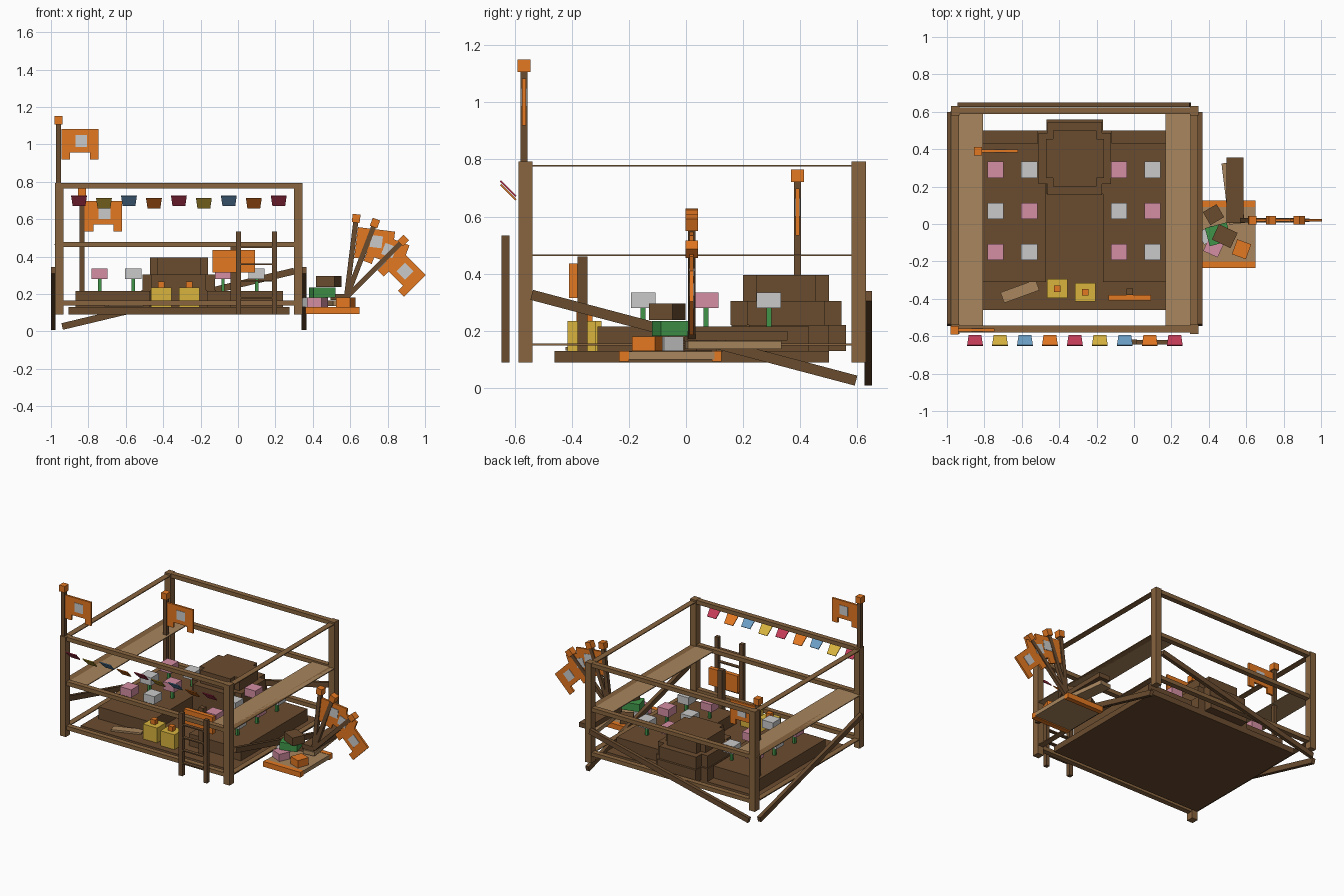
import bpy, bmesh
from math import radians, atan2
from mathutils import Matrix, Vector

cube = bpy.data.objects.get("Cube")
if cube:
    bpy.data.objects.remove(cube, do_unlink=True)


def material(name, *rgb):
    lin = [((c / 255 + 0.055) / 1.055) ** 2.4 for c in rgb] + [1]
    m = bpy.data.materials.new(name)
    m.use_nodes = True
    m.diffuse_color = lin
    m.node_tree.nodes["Principled BSDF"].inputs["Base Color"].default_value = lin
    return m


DARK = material("dark wood", 106, 76, 47)
WOOD = material("post wood", 136, 100, 62)
PALE = material("pale wood", 168, 134, 94)
ORANGE = material("orange cloth", 228, 120, 34)
WHITE = material("white", 202, 202, 202)
PINK = material("pink", 212, 142, 162)
GREEN = material("green", 64, 148, 72)
YELLOW = material("yellow", 216, 180, 62)
RED = material("crimson", 196, 60, 88)
BLUE = material("blue", 108, 158, 198)


def finish(name, bm, mat, matrix=None):
    bmesh.ops.recalc_face_normals(bm, faces=bm.faces)
    me = bpy.data.meshes.new(name)
    bm.to_mesh(me)
    bm.free()
    me.materials.append(mat)
    ob = bpy.data.objects.new(name, me)
    if matrix:
        ob.matrix_world = matrix
    bpy.context.collection.objects.link(ob)
    return ob


def box(name, mat, center, size, matrix=None, turn=0):
    bm = bmesh.new()
    bmesh.ops.create_cube(bm, size=1, matrix=Matrix.Diagonal((*size, 1)))
    local = Matrix.Translation(center) @ Matrix.Rotation(radians(turn), 4, "Z")
    return finish(name, bm, mat, (matrix or Matrix()) @ local)


def span(name, mat, x, y, z):
    """Box from its extents along each axis."""
    lows, highs = zip(x, y, z)
    center = [(a + b) / 2 for a, b in zip(lows, highs)]
    return box(name, mat, center, [b - a for a, b in zip(lows, highs)])


def prism(name, mat, outline, depth, matrix):
    """Outline in local XZ, extruded evenly along local Y."""
    bm = bmesh.new()
    face = bm.faces.new([bm.verts.new((x, -depth / 2, z)) for x, z in outline])
    ext = bmesh.ops.extrude_face_region(bm, geom=[face])
    new = [v for v in ext["geom"] if isinstance(v, bmesh.types.BMVert)]
    bmesh.ops.translate(bm, verts=new, vec=(0, depth, 0))
    return finish(name, bm, mat, matrix)


def beam(name, mat, a, b, thick, height):
    """Slanted plank between two points."""
    a, b = Vector(a), Vector(b)
    d = b - a
    rot = Matrix.Rotation(atan2(d.y, d.x), 4, "Z")
    rot = rot @ Matrix.Rotation(-atan2(d.z, d.xy.length), 4, "Y")
    m = Matrix.Translation((a + b) / 2) @ rot
    return box(name, mat, (0, 0, 0), (d.length, thick, height), m)


# Frame: corner posts and rails
LEFT, RIGHT, FRONT, BACK = -0.955, 0.322, -0.562, 0.605
MID_X = (LEFT + RIGHT) / 2
for x in (LEFT, RIGHT):
    for y in (FRONT, BACK):
        span("corner_post", WOOD, (x - .023, x + .023), (y - .025, y + .025), (.09, .793))
for z in (.778, .465, .152):
    for y in (FRONT, BACK):
        span("long_rail", WOOD, (LEFT, RIGHT), (y - .018, y + .018), (z - .014, z + .014))
    for x in (LEFT, RIGHT):
        span("side_rail", WOOD, (x - .02, x + .02), (FRONT, BACK), (z - .003, z + .003))
for x in (-.893, .255):
    span("side_shelf", PALE, (x - .087, x + .087), (FRONT + .02, BACK), (.462, .468))

# Slanted braces on the back and both sides
beam("back_brace", DARK, (-.94, .638, .026), (.30, .638, .322), .025, .036)
for x in (-.987, .353):
    beam("side_brace", DARK, (x, -.54, .326), (x, .595, .026), .025, .036)

# Floor, flower beds and stepped pedestal
span("floor", DARK, (-.905, .275), (-.46, .5), (.09, .13))
span("left_bed", DARK, (-.87, -.47), (-.31, .43), (.13, .215))
span("right_bed", DARK, (-.165, .24), (-.31, .43), (.13, .215))
for y, hx, hy, z0, z1 in ((.36, .2, .2, .13, .22), (.35, .193, .195, .22, .305),
                          (.35, .155, .15, .305, .395)):
    for kx, ky in ((1, .7), (.75, 1)):
        span("pedestal_step", DARK, (MID_X - hx * kx, MID_X + hx * kx),
             (y - hy * ky, y + hy * ky), (z0, z1))

# Flowers
for i, x in enumerate((-.74, -.56, -.08, .10)):
    for j, y in enumerate((.29, .07, -.15)):
        span("flower_stem", GREEN, (x - .009, x + .009), (y - .009, y + .009), (.21, .285))
        span("flower_head", WHITE if (i + j) % 2 else PINK,
             (x - .043, x + .043), (y - .043, y + .043), (.28, .335))

# Gift boxes and a loose board
for x, y in ((-.41, -.345), (-.26, -.365)):
    box("gift_box", YELLOW, (x, y, .182), (.11, .1, .105))
    box("gift_knot", ORANGE, (x, y, .25), (.035, .035, .035))
box("loose_board", PALE, (-.61, -.36, .138), (.2, .06, .012), turn=20)

# Sign on a post
span("sign_post", DARK, (-.04, -.005), (-.38, -.345), (.13, .46))
span("sign_board", ORANGE, (-.135, .09), (-.41, -.38), (.315, .435))

# Front ladder
for x in (.003, .195):
    span("ladder_pole", DARK, (x - .014, x + .014), (-.645, -.617), (.09, .533))
for z in (.18, .27, .36, .45):
    span("ladder_rung", DARK, (.0, .2), (-.643, -.619), (z - .004, z + .004))


# Banners
def banner(base, length, tilt):
    m = Matrix.Translation(base) @ Matrix.Rotation(radians(tilt), 4, "Y")
    m = m @ Matrix.Translation((0, 0, length))
    box("banner_pole", DARK, (0, 0, -length / 2), (.027, .025, length), m)
    box("banner_cap", ORANGE, (0, 0, 0), (.042, .045, .045), m)
    top, low, tip = -.045, -.172, -.21
    outline = [(.015, top), (.215, top), (.215, tip), (.17, tip),
               (.17, low), (.062, low), (.062, tip), (.015, tip)]
    prism("banner_cloth", ORANGE, outline, .014, m)
    box("banner_emblem", WHITE, (.122, 0, -.11), (.064, .02, .064), m)


banner((-.96, -.567, .79), .338, 0)
banner((-.835, .39, .2), .543, 0)
for tilt, length in ((7, .425), (21, .425), (45, .43)):
    banner((.58, .02, .182), length, tilt)

# Bunting
for i in range(9):
    m = Matrix.Translation((-.85 + i * .1335, -.622, .685 if i % 2 else .698))
    m = m @ Matrix.Rotation(radians(45), 4, "X")
    outline = [(-.042, .038), (.042, .038), (.034, -.038), (-.034, -.038)]
    prism("bunting_flag", (RED, YELLOW, BLUE, ORANGE)[i % 4], outline, .006, m)

# Side platform with loose goods
span("platform_base", PALE, (.36, .65), (-.2, .1), (.1, .128))
for y in (-.217, .108):
    span("platform_edge", ORANGE, (.36, .65), (y - .017, y + .017), (.093, .13))
box("white_block", WHITE, (.395, -.06, .155), (.08, .075, .05), turn=25)
box("pink_block", PINK, (.425, -.125, .156), (.085, .08, .05), turn=-25)
box("orange_block", ORANGE, (.575, -.135, .155), (.08, .085, .052), turn=-20)
box("wood_block", DARK, (.425, .05, .155), (.085, .08, .05), turn=30)
box("green_block", GREEN, (.45, -.055, .208), (.12, .1, .053), turn=15)
box("top_block", DARK, (.485, -.065, .267), (.11, .09, .057), turn=-25)
box("upper_plank", DARK, (.54, .18, .183), (.09, .35, .033))
box("lower_plank", PALE, (.53, .165, .15), (.085, .33, .028), turn=7)
